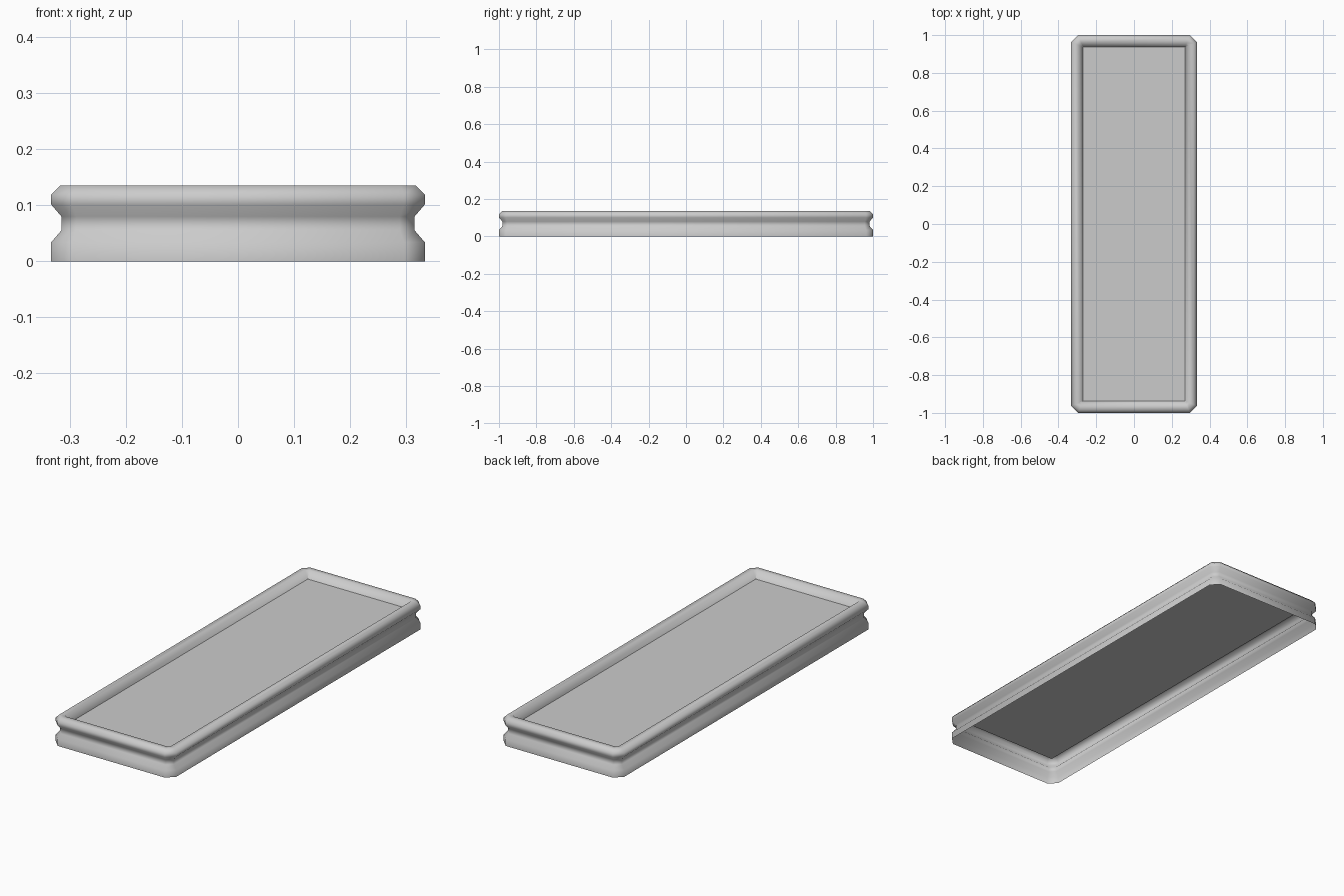
import bpy, bmesh, math

if "Cube" in bpy.data.objects:
    bpy.data.objects.remove(bpy.data.objects["Cube"])

HX, HY, CUT = 0.333, 1.0, 0.037   # half width, half length, corner cut
FLOOR_Z, FLOOR_INSET = 0.10, 0.062


def ring(bm, inset, z):
    """Chamfered rectangle, offset inwards by inset."""
    x, y = HX - inset, HY - inset
    c = max(CUT - inset * (2 - math.sqrt(2)), 0.0)
    pts = [(x, -y + c), (x, y - c), (x - c, y), (-x + c, y),
           (-x, y - c), (-x, -y + c), (-x + c, -y), (x - c, -y)]
    return [bm.verts.new((px, py, z)) for px, py in pts]


def finish(bm, name, smooth):
    mesh = bpy.data.meshes.new(name)
    for f in bm.faces:
        f.smooth = smooth
    bm.to_mesh(mesh)
    bm.free()
    obj = bpy.data.objects.new(name, mesh)
    bpy.context.collection.objects.link(obj)
    return obj


# Grooved wall with a bevelled rim, open underneath: (inset, height) profile
profile = [(0, 0), (0, 0.034), (0.018, 0.055), (0.018, 0.08), (0, 0.101),
           (0, 0.119), (0.016, 0.135), (0.042, 0.135), (FLOOR_INSET, FLOOR_Z)]
bm = bmesh.new()
rings = [ring(bm, d, z) for d, z in profile]
for a, b in zip(rings, rings[1:]):
    for i in range(8):
        j = (i + 1) % 8
        bm.faces.new((a[i], a[j], b[j], b[i]))
finish(bm, "tray_wall", True)

# Flat floor panel
bm = bmesh.new()
bm.faces.new(ring(bm, FLOOR_INSET, FLOOR_Z))
finish(bm, "tray_floor", False)
